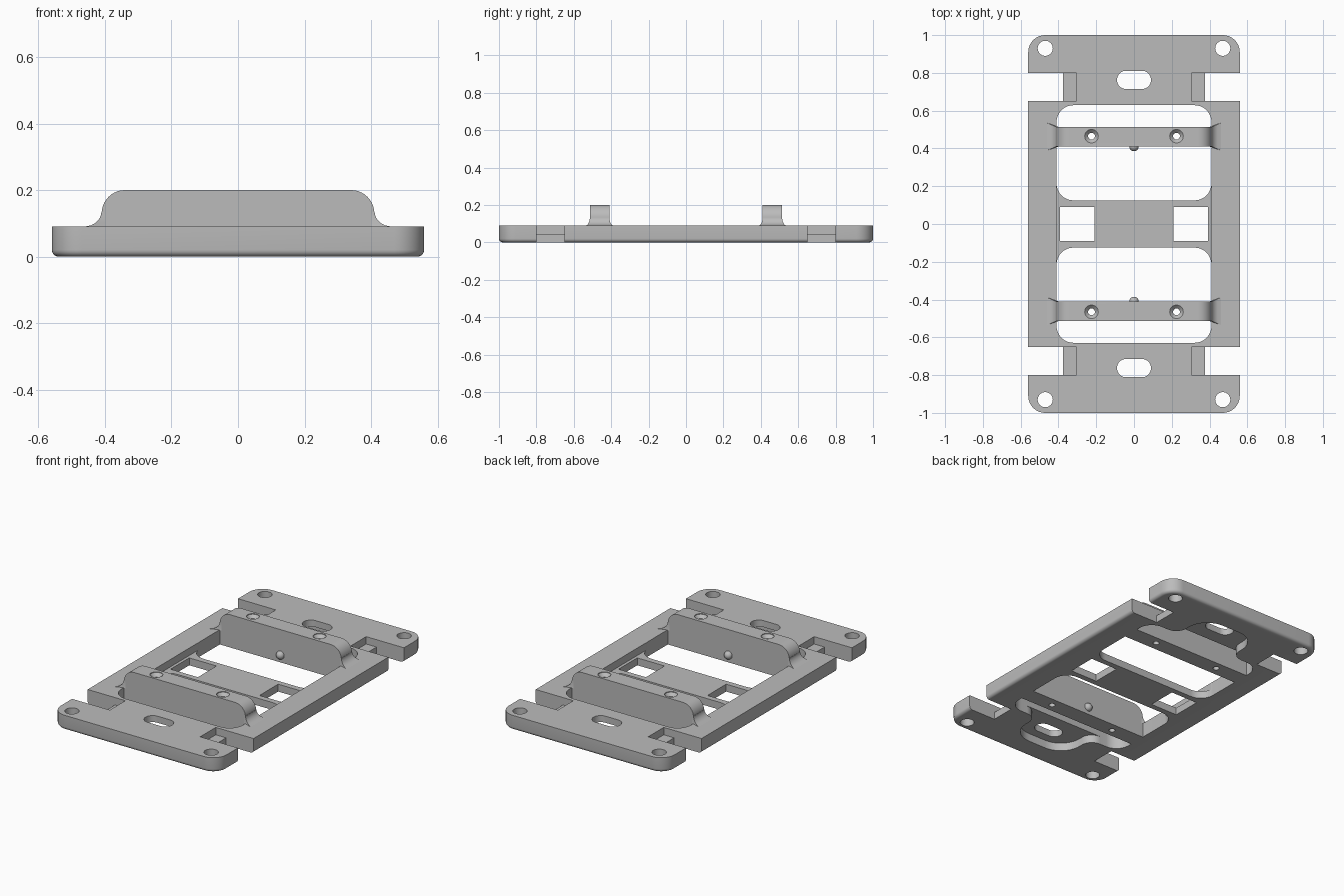
import bpy, bmesh
from math import sin, cos, pi, sqrt
from mathutils import Vector

cube = bpy.data.objects.get("Cube")
if cube:
    bpy.data.objects.remove(cube, do_unlink=True)

grey = bpy.data.materials.new("plain grey")
grey.use_nodes = True
grey.diffuse_color = (0.5, 0.5, 0.5, 1)
grey.node_tree.nodes["Principled BSDF"].inputs["Base Color"].default_value = grey.diffuse_color


def finish(name, bm):
    bmesh.ops.recalc_face_normals(bm, faces=bm.faces)
    mesh = bpy.data.meshes.new(name)
    bm.to_mesh(mesh)
    bm.free()
    mesh.materials.append(grey)
    ob = bpy.data.objects.new(name, mesh)
    bpy.context.collection.objects.link(ob)
    return ob


def loft(name, rings):
    """Skin a stack of equal rings and cap both ends."""
    bm = bmesh.new()
    loops = [[bm.verts.new(p) for p in ring] for ring in rings]
    n = len(loops[0])
    for a, b in zip(loops, loops[1:]):
        for i in range(n):
            j = (i + 1) % n
            bm.faces.new((a[i], a[j], b[j], b[i]))
    bm.faces.new(loops[0])
    bm.faces.new(loops[-1])
    return finish(name, bm)


def arc(cx, cy, r, a0, a1, n=10):
    return [(cx + r * cos(a0 + (a1 - a0) * i / n), cy + r * sin(a0 + (a1 - a0) * i / n))
            for i in range(n + 1)]


def rounded(cx, cy, hx, hy, r):
    pts = []
    for k, (sx, sy) in enumerate([(1, 1), (-1, 1), (-1, -1), (1, -1)]):
        pts += arc(cx + sx * (hx - r), cy + sy * (hy - r), r, k * pi / 2, (k + 1) * pi / 2)
    return pts


def at(points, z):
    return [(x, y, z) for x, y in points]


def prism(points, z0=-0.1, z1=0.3):
    return loft("cutter", [at(points, z0), at(points, z1)])


def box(x0, x1, y0, y1, z0=-0.1, z1=0.3):
    return prism([(x0, y0), (x1, y0), (x1, y1), (x0, y1)], z0, z1)


def circle(x, y, r):
    return arc(x, y, r, 0, 2 * pi, 32)[:-1]


def cut(ob, cutters):
    for c in cutters:
        c.hide_render = True
        mod = ob.modifiers.new("cut", "BOOLEAN")
        mod.operation, mod.solver, mod.object = "DIFFERENCE", "EXACT", c
        bpy.context.view_layer.objects.active = ob
        bpy.ops.object.modifier_apply(modifier=mod.name)
        bpy.data.objects.remove(c, do_unlink=True)


def smooth(ob):
    bpy.ops.object.select_all(action="DESELECT")
    ob.select_set(True)
    bpy.context.view_layer.objects.active = ob
    bpy.ops.object.shade_smooth_by_angle(angle=0.6)


# Mounting plate with a rounded lower rim
T, F = 0.09, 0.02
rim = []
for i in range(6):
    a = i / 5 * pi / 2
    d = F * (1 - sin(a))
    rim.append(at(rounded(0, 0, 0.56 - d, 1 - d, 0.09 - d), F * (1 - cos(a))))
plate = loft("mounting_plate", rim + [at(rounded(0, 0, 0.56, 1, 0.09), T)])

cutters = [box(-0.41, 0.41, -0.2, 0.2, 0.045)]
for sy in (-1, 1):
    # Window, slot and curved relief underneath
    cutters.append(prism(rounded(0, sy * 0.377, 0.41, 0.252, 0.09)))
    cutters.append(prism(rounded(0, sy * 0.763, 0.09, 0.048, 0.0475)))
    side = [(0.27, 0.55)] + arc(0.27, 0.70, 0.07, 1.5 * pi, pi) + arc(0.06, 0.725, 0.14, 0, pi / 2)
    relief = side + [(-x, y) for x, y in reversed(side)]
    cutters.append(prism([(x, sy * y) for x, y in relief], -0.1, 0.05))
    for sx in (-1, 1):
        # Corner hole, side notch and stepped ledge
        cutters.append(prism(circle(sx * 0.47, sy * 0.93, 0.04)))
        y0, y1 = sorted((sy * 0.65, sy * 0.80))
        cutters.append(box(*sorted((sx * 0.375, sx * 0.7)), y0, y1))
        cutters.append(box(*sorted((sx * 0.305, sx * 0.4)), y0, y1, 0.045))
for sx in (-1, 1):
    cutters.append(box(*sorted((sx * 0.208, sx * 0.392)), -0.09, 0.09))
cut(plate, cutters)
smooth(plate)

# Raised bridges, their flared feet and locating bumps
BY, H = 0.462, 0.2
for sy, label in ((-1, "front"), (1, "back")):
    half = [(0.41, 0)] + arc(0.34, 0.13, 0.07, 0, pi / 2)
    outline = half + [(-x, z) for x, z in reversed(half)]
    bridge = loft(label + "_bridge", [[(x, sy * BY + dy, z) for x, z in outline]
                                      for dy in (-0.052, 0.052)])
    holes = []
    for sx in (-1, 1):
        hx, hy = sx * 0.225, sy * 0.465
        holes.append(prism(circle(hx, hy, 0.018)))
        holes.append(loft("countersink", [at(circle(hx, hy, r), z) for r, z in
                                          ((0.015, H - 0.025), (0.036, H - 0.004), (0.036, H + 0.05))]))
    cut(bridge, holes)
    smooth(bridge)

    for sx, hand in ((-1, "right"), (1, "left")):
        rings = []
        for i in range(9):
            t = i / 8
            f = 1 - sqrt(1 - (1 - t) ** 2)
            x = 0.411 + 0.06 * f
            w = 0.052 + 0.025 * f
            z = T - 0.002 + 0.047 * t
            rings.append([(sx * px, sy * BY + py, z) for px, py in
                          ((0.40, -0.052), (x, -w), (x, w), (0.40, 0.052))])
        smooth(loft(f"{label}_{hand}_bridge_foot", rings))

    bm = bmesh.new()
    bmesh.ops.create_uvsphere(bm, u_segments=24, v_segments=12, radius=0.025)
    bmesh.ops.translate(bm, verts=bm.verts, vec=Vector((0, sy * 0.41, 0.045)))
    smooth(finish(label + "_locating_bump", bm))
